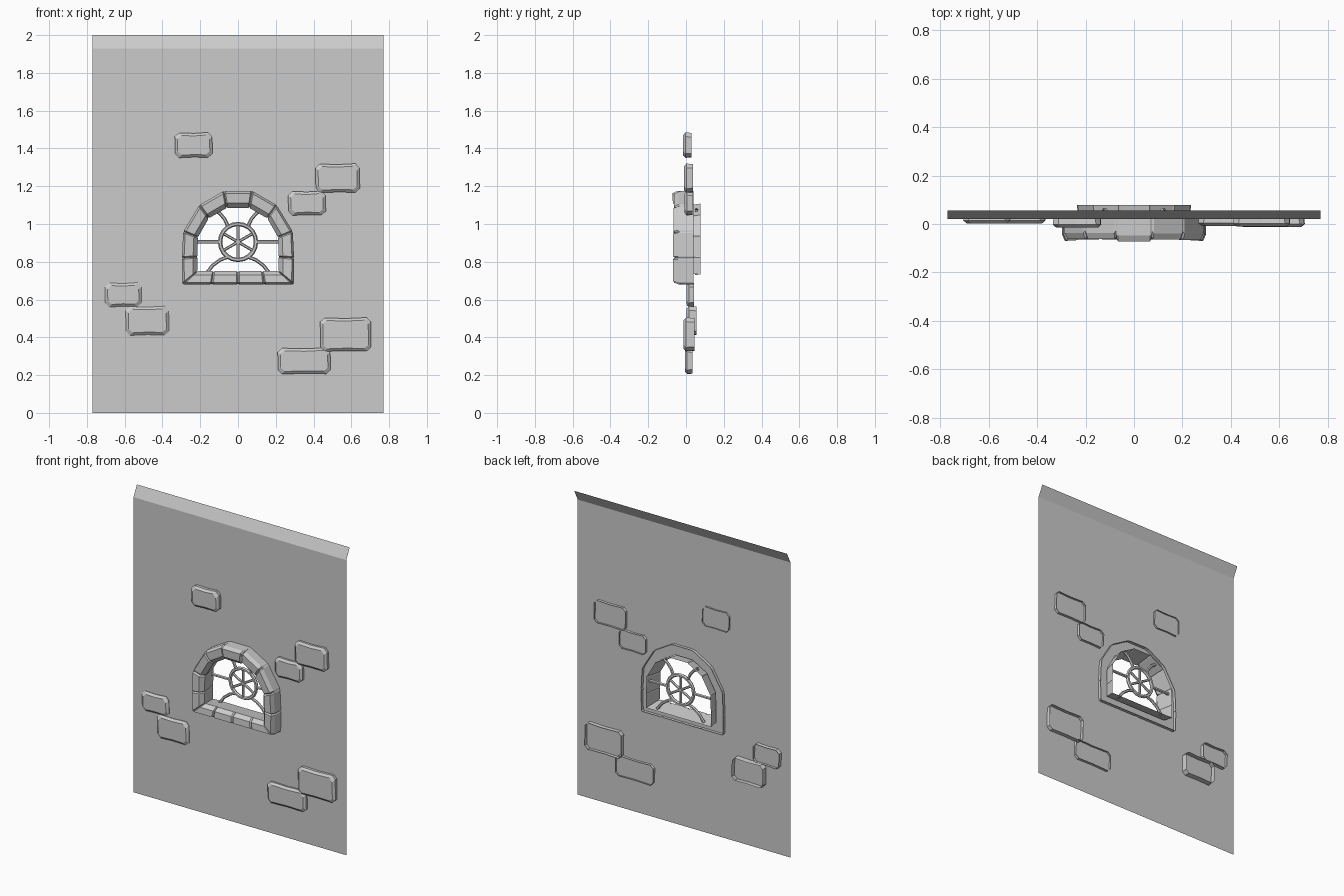
import bpy, bmesh, math, random
from mathutils import Vector

if "Cube" in bpy.data.objects:
    bpy.data.objects.remove(bpy.data.objects["Cube"])

random.seed(4)


def make(name, bm, recalc=True):
    if recalc:
        bmesh.ops.recalc_face_normals(bm, faces=bm.faces)
    me = bpy.data.meshes.new(name)
    bm.to_mesh(me)
    bm.free()
    ob = bpy.data.objects.new(name, me)
    bpy.context.collection.objects.link(ob)
    return ob


def loft(bm, rows, closed):
    n = len(rows[0])
    for a, b in zip(rows, rows[1:]):
        for i in range(n if closed else n - 1):
            j = (i + 1) % n
            bm.faces.new((a[i], b[i], b[j], a[j]))


# Window surround joints: (outer x, outer z, inner x, inner z), right half bottom to top
half = [(0.14, .68, .13, .75), (.295, .68, .215, .75), (.297, .82, .215, .825),
        (.29, .96, .212, .93), (.205, 1.10, .155, 1.03), (.075, 1.175, .06, 1.085)]
joints = [(0, .68, 0, .75)] + half + [(-a, b, -c, d) for a, b, c, d in reversed(half)]


def across(j, u):
    return (j[0] + (j[2] - j[0]) * u, j[1] + (j[3] - j[1]) * u)


# Wall: thin sheet with an arched hole and a top strip leaning back
WY = 0.02
bm = bmesh.new()
outer = [bm.verts.new((x, WY, z)) for x, z in ((-.77, 0), (.77, 0), (.77, 1.93), (-.77, 1.93))]
hole = []
for j in joints:
    x, z = across(j, 0.8)
    hole.append(bm.verts.new((x, WY, z)))
edges = []
for ring in (outer, hole):
    edges += [bm.edges.new((ring[i], ring[(i + 1) % len(ring)])) for i in range(len(ring))]
bmesh.ops.triangle_fill(bm, use_beauty=True, use_dissolve=False, edges=edges, normal=(0, -1, 0))
top = [bm.verts.new((x, .055, 2)) for x in (.77, -.77)]
bm.faces.new((outer[3], outer[2], top[0], top[1]))
bmesh.ops.recalc_face_normals(bm, faces=bm.faces)
bm.faces.ensure_lookup_table()
if bm.faces[0].normal.y > 0:
    bmesh.ops.reverse_faces(bm, faces=bm.faces)
make("wall", bm, False)


# Surround stones: open-backed profile swept between joints, ends pinched into grooves
def stone(name, ja, jb, front):
    bm = bmesh.new()
    full = [(0, .04), (0, front + .025), (.14, front), (.72, front + .003),
            (1, front + .03), (.76, .078)]
    pinch = [(.03, .04), (.06, front + .035), (.18, front + .012), (.70, front + .014),
             (.95, front + .04), (.74, .078)]
    length = math.hypot(jb[0] - ja[0], jb[1] - ja[1])
    e = .008 / length
    rows = []
    for t, prof in ((0, pinch), (e, full), (1 - e, full), (1, pinch)):
        j = [a + (b - a) * t for a, b in zip(ja, jb)]
        row = []
        for u, y in prof:
            x, z = across(j, u)
            row.append(bm.verts.new((x, y, z)))
        rows.append(row)
    loft(bm, rows, False)
    make(name, bm)


n = len(joints)
for i in range(n):
    ja, jb = joints[i], joints[(i + 1) % n]
    mz = (ja[1] + jb[1]) / 2
    if mz < .7:
        name, front = "sill_stone", -.062
    elif mz < .97:
        name, front = "jamb_stone", -.068
    elif mz > 1.16:
        name, front = "keystone", -.075
    else:
        name, front = "arch_stone", -.064
    stone(name, ja, jb, front + random.uniform(-.003, .003))


# Wall bricks: chamfered open-backed blocks poking through the wall
def brick(x0, x1, z0, z1, yf, yb):
    def outline(d, y):
        a, b, c, e = x0 + d, x1 - d, z0 + d, z1 - d
        k, m = .022, (a + b) / 2
        pts = [(a + k, c), (m, c + .004), (b - k, c + .002), (b, c + k), (b - .002, e - k),
               (b - k, e), (m, e - .005), (a + k, e - .002), (a, e - k), (a + .002, c + k)]
        return [bm.verts.new((x, y, z)) for x, z in pts]
    bm = bmesh.new()
    rows = [outline(.003, yb), outline(0, yf + .012), outline(.014, yf)]
    loft(bm, rows, True)
    bm.faces.new(rows[-1])
    make("wall_brick", bm)


for b in ((-.335, -.135, 1.35, 1.485, -.015, .03), (.41, .645, 1.165, 1.32, -.01, .036),
          (.265, .465, 1.045, 1.175, -.008, .035), (-.705, -.51, .56, .69, .003, .042),
          (-.595, -.365, .41, .565, .003, .055), (.435, .705, .325, .505, -.012, .045),
          (.21, .49, .205, .345, -.006, .035)):
    brick(*b)


# Window bars: hexagonal tubes along short paths
def tube(name, pts, r=.0095, closed=False, y=.055):
    bm = bmesh.new()
    P = [Vector((x, y, z)) for x, z in pts]
    rows = []
    for i, p in enumerate(P):
        if closed:
            d = P[(i + 1) % len(P)] - P[i - 1]
        else:
            d = P[min(i + 1, len(P) - 1)] - P[max(i - 1, 0)]
        side = d.normalized().cross(Vector((0, 1, 0)))
        rows.append([bm.verts.new(p + side * r * math.cos(k * math.pi / 3)
                                  + Vector((0, r * math.sin(k * math.pi / 3), 0))) for k in range(6)])
    if closed:
        rows.append(rows[0])
    loft(bm, rows, True)
    make(name, bm)


CZ, R = .905, .095
tube("wheel_rim", [(R * math.cos(a * math.pi / 10), CZ + R * math.sin(a * math.pi / 10))
                   for a in range(20)], .0115, True)
for deg in (30, 90, 150):
    c, s = R * math.cos(math.radians(deg)), R * math.sin(math.radians(deg))
    tube("wheel_spoke", [(-c, CZ - s), (c, CZ + s)], .008)
for s in (-1, 1):
    tube("side_bar", [(s * .1, CZ), (s * .225, CZ)])
    tube("upper_bar", [(s * .052, .985), (s * .07, 1.025), (s * .095, 1.055), (s * .125, 1.075)])
    tube("lower_bar", [(s * .055, .825), (s * .095, .81), (s * .135, .78), (s * .17, .735)])
